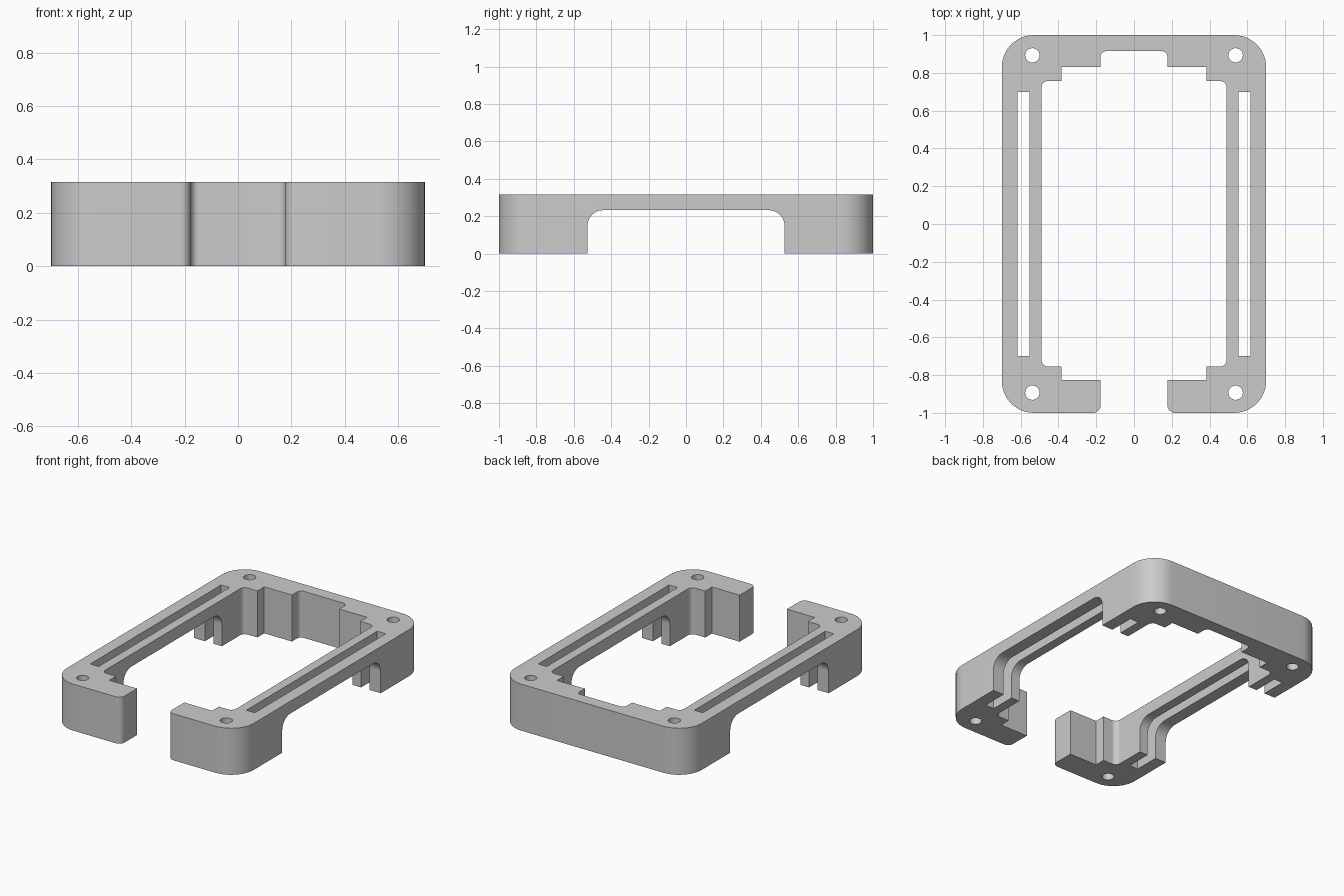
import bpy
import bmesh
import math
from mathutils import Vector

cube = bpy.data.objects.get("Cube")
if cube:
    bpy.data.objects.remove(cube, do_unlink=True)

HEIGHT = 0.315

grey = bpy.data.materials.new("light grey plastic")
grey.use_nodes = True
colour = (0.6, 0.6, 0.6, 1)
grey.diffuse_color = colour
grey.node_tree.nodes["Principled BSDF"].inputs["Base Color"].default_value = colour


def rounded(corners, steps=12):
    """Turn (x, y, radius) right-angle corners into an outline with arcs."""
    points = []
    for i, (x, y, r) in enumerate(corners):
        p = Vector((x, y))
        if r == 0:
            points.append(p)
            continue
        before = (Vector(corners[i - 1][:2]) - p).normalized()
        after = (Vector(corners[(i + 1) % len(corners)][:2]) - p).normalized()
        centre = p + r * (before + after)
        for k in range(steps + 1):
            a = math.pi / 2 * k / steps
            points.append(centre - r * (after * math.cos(a) + before * math.sin(a)))
    return points


def prism(name, outline, low, high, along_x=False):
    """Extrude an outline along z, or along x when it lies in the y-z plane."""
    place = (lambda p, h: (h, p.x, p.y)) if along_x else (lambda p, h: (p.x, p.y, h))
    bm = bmesh.new()
    bm.faces.new([bm.verts.new(place(p, low)) for p in outline])
    move = Vector((high - low, 0, 0)) if along_x else Vector((0, 0, high - low))
    new = bmesh.ops.extrude_face_region(bm, geom=bm.faces[:], use_keep_orig=True)
    bmesh.ops.translate(bm, vec=move,
                        verts=[v for v in new["geom"] if isinstance(v, bmesh.types.BMVert)])
    bmesh.ops.recalc_face_normals(bm, faces=bm.faces[:])
    mesh = bpy.data.meshes.new(name)
    bm.to_mesh(mesh)
    bm.free()
    mesh.materials.append(grey)
    obj = bpy.data.objects.new(name, mesh)
    bpy.context.collection.objects.link(obj)
    return obj


def activate(obj):
    bpy.ops.object.select_all(action="DESELECT")
    obj.select_set(True)
    bpy.context.view_layer.objects.active = obj


def cut(obj, cutter):
    cutter.hide_render = True
    activate(obj)
    mod = obj.modifiers.new("cut", "BOOLEAN")
    mod.operation = "DIFFERENCE"
    mod.solver = "EXACT"
    mod.object = cutter
    bpy.ops.object.modifier_apply(modifier=mod.name)
    bpy.data.objects.remove(cutter, do_unlink=True)


# Open frame: left half of the outline, mirrored across x
half = [
    (0.7, 1, 0.17), (0.7, -1, 0.17),
    (0.177, -1, 0.04), (0.177, -0.827, 0),
    (0.385, -0.827, 0), (0.385, -0.755, 0),
    (0.49, -0.755, 0.035), (0.49, 0.757, 0.035),
    (0.385, 0.757, 0), (0.385, 0.83, 0),
    (0.177, 0.83, 0), (0.177, 0.915, 0.03),
]
mirrored = [(-x, y, r) for x, y, r in reversed(half)]
frame = prism("frame", rounded(half + mirrored), 0, HEIGHT)

# Arched opening under both side rails
arch = rounded([(-0.527, -0.1, 0), (-0.527, 0.232, 0.085),
                (0.527, 0.232, 0.085), (0.527, -0.1, 0)])
cut(frame, prism("arch_cutter", arch, -1, 1, along_x=True))

for side in (-1, 1):
    # Long slot through each rail
    slot = [Vector((side * x, y)) for x, y in
            ((0.553, -0.7), (0.617, -0.7), (0.617, 0.7), (0.553, 0.7))]
    cut(frame, prism("slot_cutter", slot, -0.1, HEIGHT + 0.1))
    # Screw hole in each corner
    for end in (-1, 1):
        ring = [Vector((side * 0.538 + 0.038 * math.cos(a), end * 0.893 + 0.038 * math.sin(a)))
                for a in (math.tau * k / 32 for k in range(32))]
        cut(frame, prism("hole_cutter", ring, -0.1, HEIGHT + 0.1))

activate(frame)
bpy.ops.object.shade_smooth_by_angle(angle=math.radians(30))
